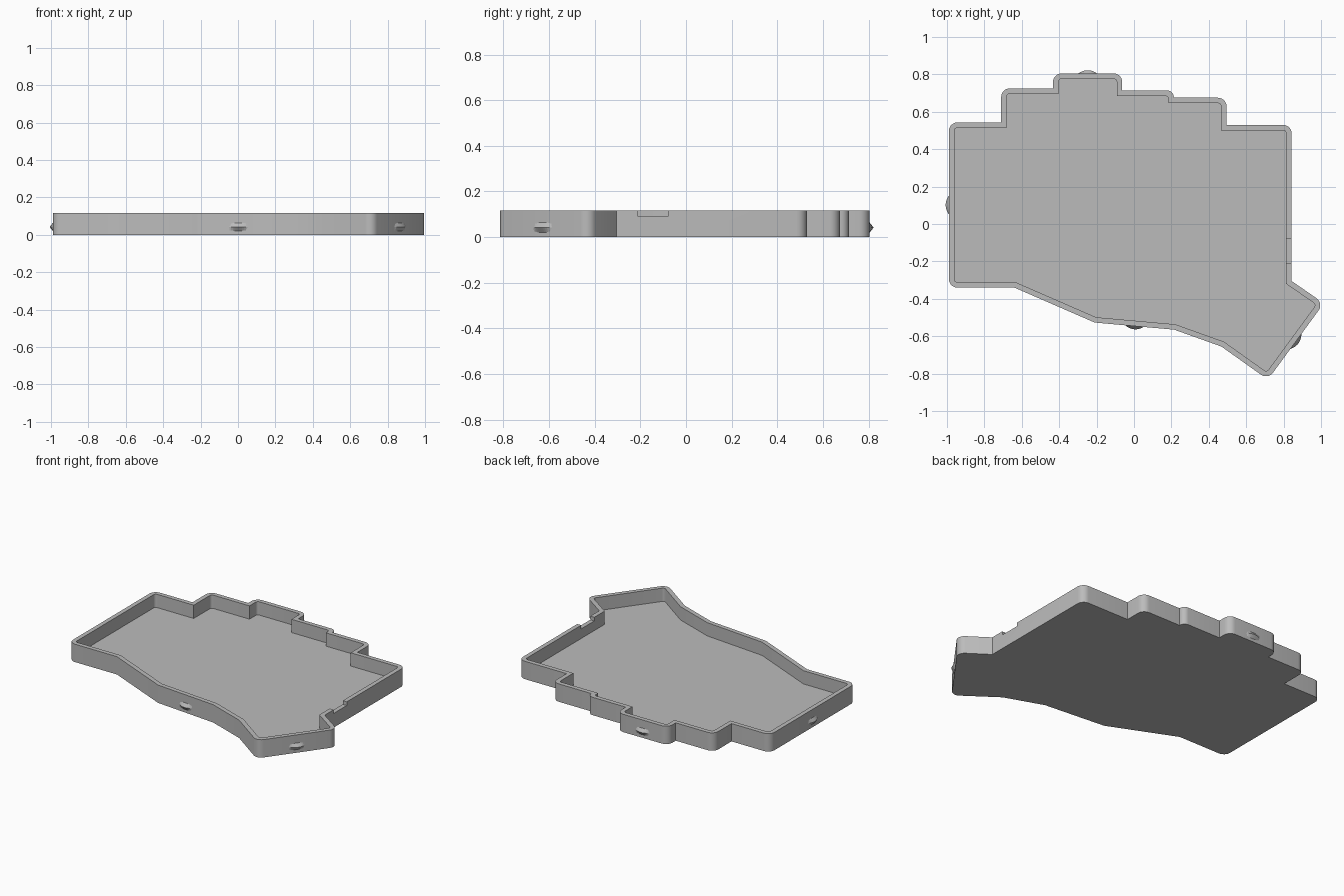
import bpy, bmesh, math
from mathutils import Vector

HEIGHT, FLOOR, WALL = 0.117, 0.03, 0.029
OUTER_R, INNER_R, SEG = 0.046, 0.017, 6

cube = bpy.data.objects.get("Cube")
if cube:
    bpy.data.objects.remove(cube, do_unlink=True)

grey = bpy.data.materials.new("plain grey")
grey.use_nodes = True
COLOUR = (0.5, 0.5, 0.5, 1)
grey.diffuse_color = COLOUR
grey.node_tree.nodes["Principled BSDF"].inputs["Base Color"].default_value = COLOUR

# Sharp outline of the tray, counter-clockwise from the front right-hand corner
OUTLINE = [Vector(p) for p in (
    (-0.99, -0.34), (-0.64, -0.34), (-0.21, -0.527), (0.215, -0.565),
    (0.467, -0.655), (0.716, -0.832), (1.015, -0.424), (0.843, -0.305),
    (0.843, 0.53), (0.495, 0.53), (0.495, 0.675), (0.213, 0.675),
    (0.213, 0.714), (-0.063, 0.714), (-0.063, 0.805), (-0.433, 0.805),
    (-0.433, 0.725), (-0.71, 0.725), (-0.71, 0.543), (-0.99, 0.543))]


def corners(points):
    """Yield each point with the unit directions into and out of it."""
    for i, p in enumerate(points):
        a, b = points[i - 1], points[(i + 1) % len(points)]
        yield p, (p - a).normalized(), (b - p).normalized(), min((p - a).length, (b - p).length)


def inset(points, dist):
    result = []
    for p, d1, d2, _ in corners(points):
        n1, n2 = Vector((-d1.y, d1.x)), Vector((-d2.y, d2.x))
        result.append(p + (n1 + n2) * dist / (1 + n1.dot(n2)))
    return result


def rounded(points, radius):
    """Round the convex corners and leave the concave ones sharp."""
    result = []
    for p, d1, d2, room in corners(points):
        turn = math.atan2(d1.x * d2.y - d1.y * d2.x, d1.dot(d2))
        if turn <= 0.01:
            result.append(p)
            continue
        t = min(radius * math.tan(turn / 2), room * 0.9)
        r = t / math.tan(turn / 2)
        start = p - d1 * t
        normal = Vector((-d1.y, d1.x))
        for k in range(SEG + 1):
            a = turn * k / SEG
            result.append(start + d1 * r * math.sin(a) + normal * r * (1 - math.cos(a)))
    return result


def finish(bm, name):
    bmesh.ops.recalc_face_normals(bm, faces=bm.faces)
    mesh = bpy.data.meshes.new(name)
    bm.to_mesh(mesh)
    bm.free()
    mesh.materials.append(grey)
    obj = bpy.data.objects.new(name, mesh)
    bpy.context.collection.objects.link(obj)
    return obj


def activate(obj):
    bpy.ops.object.select_all(action='DESELECT')
    obj.select_set(True)
    bpy.context.view_layer.objects.active = obj


# Tray: outer wall, rim, inner wall, floor and underside
bm = bmesh.new()
outer = rounded(OUTLINE, OUTER_R)
inner = rounded(inset(OUTLINE, WALL), INNER_R)
rings = [[bm.verts.new((p.x, p.y, z)) for p in loop]
         for loop, z in ((outer, 0), (outer, HEIGHT), (inner, HEIGHT), (inner, FLOOR))]
for low, high in zip(rings, rings[1:]):
    for i in range(len(low)):
        bm.faces.new((low[i - 1], low[i], high[i], high[i - 1]))
bm.faces.new(rings[0])
bm.faces.new(rings[-1])
tray = finish(bm, "tray")

# Cable slot in the top of the left wall
bm = bmesh.new()
bmesh.ops.create_cube(bm, size=1)
for v in bm.verts:
    v.co = Vector((0.83 + v.co.x * 0.12, -0.145 + v.co.y * 0.135, 0.12 + v.co.z * 0.054))
cutter = finish(bm, "slot_cutter")
cutter.hide_render = True
cut = tray.modifiers.new("cable slot", 'BOOLEAN')
cut.operation = 'DIFFERENCE'
cut.solver = 'EXACT'
cut.object = cutter
activate(tray)
bpy.ops.object.modifier_apply(modifier=cut.name)
bpy.data.objects.remove(cutter, do_unlink=True)
activate(tray)
bpy.ops.object.shade_smooth_by_angle(angle=math.radians(25))


def snap_bump(name, edge):
    """Wedge with a curved ridge, at the middle of one outline edge."""
    a, b = OUTLINE[edge], OUTLINE[(edge + 1) % len(OUTLINE)]
    along = (b - a).normalized()
    out = Vector((along.y, -along.x))
    mid = (a + b) / 2
    bm = bmesh.new()
    steps = 10
    rows = []
    for k in range(steps + 1):
        u = 2 * k / steps - 1
        base = mid + along * 0.05 * u
        back = base - out * 0.002
        tip = base + out * 0.017 * (1 - u * u)
        rows.append([bm.verts.new((q.x, q.y, z))
                     for q, z in ((back, 0.018), (tip, 0.042), (back, 0.066))])
    for r, s in zip(rows, rows[1:]):
        for j in range(3):
            n = (j + 1) % 3
            bm.faces.new((r[j], s[j], s[n], r[n]))
    bm.faces.new(rows[0])
    bm.faces.new(rows[-1])
    finish(bm, name)


for name, edge in (("front_snap", 2), ("corner_snap", 5), ("back_snap", 14), ("right_snap", 19)):
    snap_bump(name, edge)
